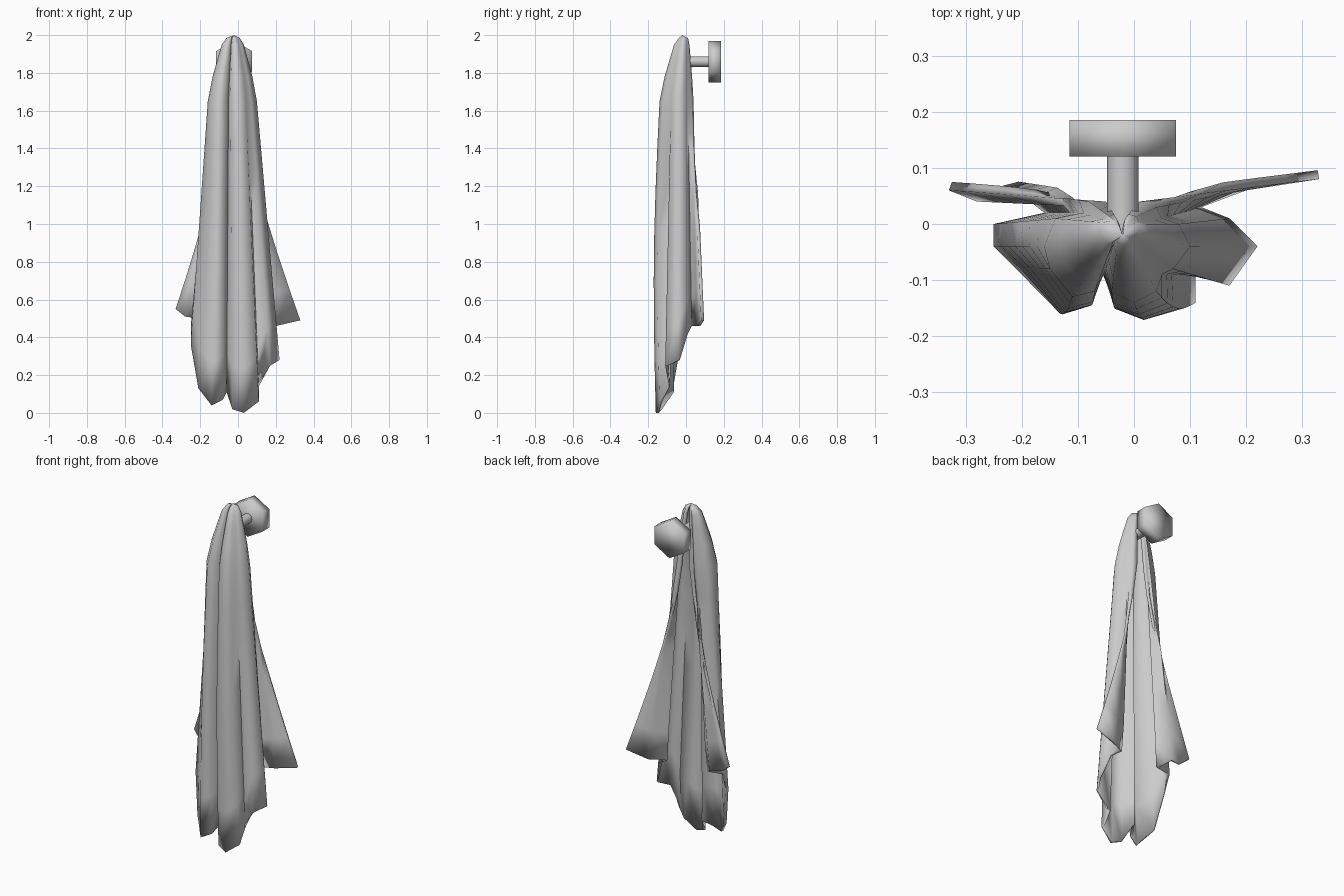
import bpy
import bmesh
import math
from mathutils import Vector, Matrix

cube = bpy.data.objects.get("Cube")
if cube:
    bpy.data.objects.remove(cube, do_unlink=True)

grey = bpy.data.materials.new("soft grey")
grey.use_nodes = True
colour = (0.6, 0.6, 0.6, 1)
grey.diffuse_color = colour
grey.node_tree.nodes["Principled BSDF"].inputs["Base Color"].default_value = colour


def finish(bm, name):
    """Turn a bmesh into a linked, selected object with the shared material."""
    mesh = bpy.data.meshes.new(name)
    bm.to_mesh(mesh)
    bm.free()
    mesh.materials.append(grey)
    obj = bpy.data.objects.new(name, mesh)
    bpy.context.collection.objects.link(obj)
    bpy.ops.object.select_all(action="DESELECT")
    obj.select_set(True)
    bpy.context.view_layer.objects.active = obj
    return obj


def rod(name, sides, radius, y_front, y_back):
    """Cylinder lying along y at the height of the hook."""
    bm = bmesh.new()
    bmesh.ops.create_cone(bm, cap_ends=True, segments=sides, radius1=radius,
                          radius2=radius, depth=y_back - y_front)
    place = Matrix.Translation((-0.02, (y_front + y_back) / 2, 1.86))
    bm.transform(place @ Matrix.Rotation(math.pi / 2, 4, "X"))
    return finish(bm, name)


# Wall hook: hexagonal plate and round stem
plate = rod("hook_plate", 6, 0.11, 0.12, 0.185)
bpy.ops.object.shade_smooth()
stem = rod("hook_stem", 12, 0.028, -0.03, 0.13)
bpy.ops.object.shade_smooth_by_angle(angle=math.radians(40))

# Pleats from one free edge round the front to the other, in hundredths:
# shoulder x, shoulder y, hem x, hem y, hem z
PLEATS = [
    (-5, 4, -33, 6, 55), (-7, 3, -28, 4, 51), (-8, 4, -21, 6, 50),
    (-9, 2, -16, 2, 46), (-14, 1, -25, 0, 46), (-16, -4, -25, -4, 36),
    (-15, -8, -21, -8, 13), (-11, -13, -14, -15, 4), (-7, -12, -8, -13, 7),
    (-5, -8, -6, -8, 11), (-4, -12, -3, -14, 2), (0, -14, 3, -16, 0),
    (4, -12, 11, -14, 6), (5, -9, 11, -9, 14), (7, -8, 17, -11, 25),
    (10, -4, 22, -4, 28), (8, 0, 17, 1, 42), (5, 1, 12, 3, 46),
    (4, 3, 20, 6, 46), (1, 4, 33, 8, 49),
]
SHOULDER = 1.65
DOME = [(1.985, 0.27), (1.95, 0.45), (1.88, 0.6), (1.78, 0.81)]
DROPS = 7


def pleat_points(pleat, flap):
    """Points down one pleat: over the dome, then from shoulder to hem."""
    sx, sy, hx, hy, hz = (v / 100 for v in pleat)
    points = [Vector((-0.025 + (sx + 0.025) * s, sy * s, z)) for z, s in DOME]
    for step in range(DROPS + 1):
        t = step / DROPS
        spread = t ** 1.3 if flap else t
        bulge = 0.02 * math.sin(math.pi * t) if sy < -0.1 else 0
        points.append(Vector((sx + (hx - sx) * spread,
                              sy + (hy - sy) * spread - bulge,
                              SHOULDER + (hz - SHOULDER) * t)))
    return points


# Draped towel: a pleated sheet, open at the back
bm = bmesh.new()
apex = bm.verts.new((-0.02, -0.02, 2))
last = len(PLEATS) - 1
columns = [[bm.verts.new(p) for p in pleat_points(pleat, i in (0, 1, last))]
           for i, pleat in enumerate(PLEATS)]
for a, b in zip(columns, columns[1:]):
    bm.faces.new((apex, a[0], b[0]))
    for k in range(len(a) - 1):
        bm.faces.new((a[k + 1], b[k + 1], b[k], a[k]))
towel = finish(bm, "towel")
bpy.ops.object.shade_smooth_by_angle(angle=math.radians(75))
cloth = towel.modifiers.new("cloth thickness", "SOLIDIFY")
cloth.thickness = 0.016
cloth.offset = -1
